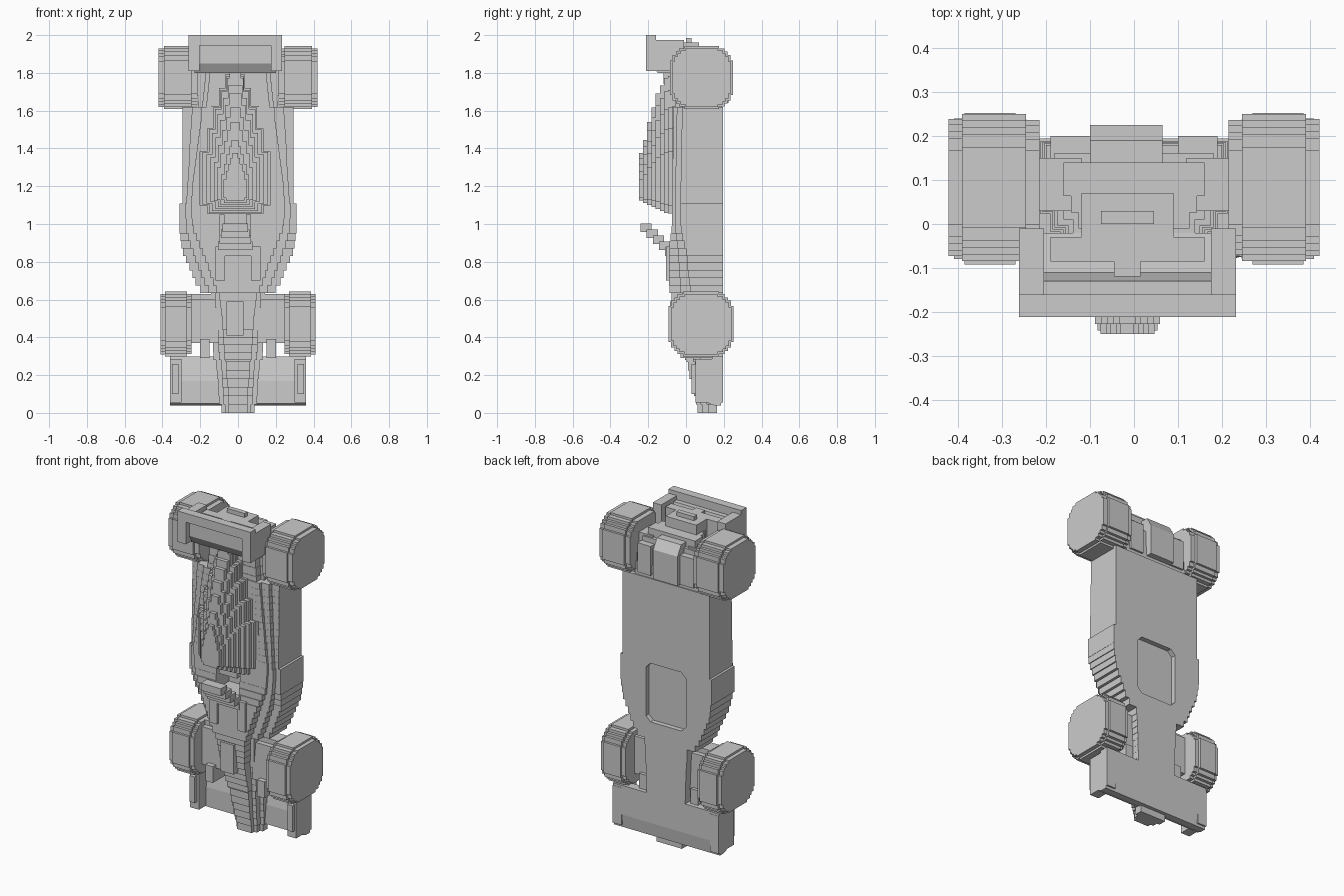
import bpy, bmesh

if "Cube" in bpy.data.objects:
    bpy.data.objects.remove(bpy.data.objects["Cube"])

CX = -0.015  # centre-line bodywork sits slightly left


def loft(name, rings, axis):
    """Skin a closed solid through rings [(t, [(a, b), ...]), ...] along an axis."""
    place = {'x': lambda t, a, b: (t, a, b),
             'y': lambda t, a, b: (a, t, b),
             'z': lambda t, a, b: (a, b, t)}[axis]
    bm = bmesh.new()
    vs = [[bm.verts.new(place(t, a, b)) for a, b in pts] for t, pts in rings]
    n = len(vs[0])
    for lo, hi in zip(vs, vs[1:]):
        for i in range(n):
            j = (i + 1) % n
            bm.faces.new((lo[i], lo[j], hi[j], hi[i]))
    bm.faces.new(vs[0])
    bm.faces.new(vs[-1])
    bmesh.ops.remove_doubles(bm, verts=bm.verts[:], dist=1e-5)
    bmesh.ops.recalc_face_normals(bm, faces=bm.faces[:])
    me = bpy.data.meshes.new(name)
    bm.to_mesh(me)
    bm.free()
    ob = bpy.data.objects.new(name, me)
    bpy.context.collection.objects.link(ob)
    return ob


def box(name, x0, x1, y0, y1, z0, z1):
    r = [(x0, y0), (x1, y0), (x1, y1), (x0, y1)]
    return loft(name, [(z0, r), (z1, r)], 'z')


def pair(name, x0, x1, *yz):
    box(name + "_right", x0, x1, *yz)
    box(name + "_left", -x1, -x0, *yz)


def stepped(name, keys, n, section, axis):
    """Interpolate key parameters into n stair steps and loft them."""
    def at(t):
        for a, b in zip(keys, keys[1:]):
            if t <= b[0]:
                f = (t - a[0]) / (b[0] - a[0])
                return [p + (q - p) * f for p, q in zip(a[1:], b[1:])]
        return keys[-1][1:]
    t0, t1 = keys[0][0], keys[-1][0]
    d = (t1 - t0) / n
    rings = []
    for i in range(n):
        pts = section(*at(t0 + (i + 0.5) * d))
        rings += [(t0 + i * d, pts), (t0 + (i + 1) * d, pts)]
    return loft(name, rings, axis)


def hull(w, s, ysh, ytop, ybot):
    """Stepped body cross-section: wide base, narrower raised spine."""
    m, ym = (w + s) / 2, (ysh * 2 + ytop) / 3
    half = [(w, ybot), (w, ysh + 0.02), (m, ysh + 0.02), (m, ym), (s, ym), (s, ytop)]
    return half + [(-x, y) for x, y in reversed(half)]


def spine(w, z0, z1):
    """Engine cover layer, narrowing in steps toward the tail."""
    h = z1 - z0
    half = [(w * .8, z0)]
    for f, g in ((.8, .06), (1, .45), (.8, .62), (.62, .77), (.42, .9), (.25, 1)):
        half += [(w * f, half[-1][1]), (w * f, z0 + h * g)]
    half = half[1:]
    return [(CX + x, z) for x, z in half] + [(CX - x, z) for x, z in reversed(half)]


# main tub, side pods and floor
tub = stepped("main_body", [
    (0.28, .13, .07, .06, .00, .195), (0.45, .135, .08, .03, -.05, .195),
    (0.63, .145, .10, .01, -.08, .195), (0.66, .21, .12, .00, -.09, .195),
    (0.86, .295, .19, -.02, -.09, .195), (0.98, .31, .24, -.05, -.075, .195),
    (1.10, .31, .25, -.05, -.075, .195), (1.12, .295, .25, -.05, -.075, .195),
    (1.62, .295, .19, -.04, -.065, .195)], 34, hull, 'z')

# cockpit opening and underside recess
cut_a = box("cockpit_cutter", CX - .08, CX + .08, -.2, .05, .90, 1.05)
c, w, h = .03, .135, .18
oct_pts = [(w, h - c), (w - c, h), (c - w, h), (-w, h - c),
           (-w, c - h), (c - w, -h), (w - c, -h), (w, c - h)]
oct_pts = [(x, z + .92) for x, z in oct_pts]
cut_b = loft("floor_cutter", [(.165, oct_pts), (.3, oct_pts)], 'y')
for cutter in (cut_a, cut_b):
    m = tub.modifiers.new(cutter.name, 'BOOLEAN')
    m.object, m.operation, m.solver = cutter, 'DIFFERENCE', 'EXACT'
    cutter.hide_render = True
    cutter.hide_set(True)

# nose cone
stepped("nose", [(0, .08, .05, .10, .065, .15), (.06, .10, .05, .09, .055, .185),
                 (.2, .11, .06, .07, .02, .185), (.36, .12, .07, .05, -.01, .185)],
        8, hull, 'z')
box("nose_ridge", CX - .045, CX + .045, -.085, 0, .41, .59)

# engine cover with air intake at its front
stepped("engine_cover", [
    (-.25, .055, 1.13, 1.34), (-.215, .075, 1.11, 1.45), (-.19, .10, 1.10, 1.56),
    (-.15, .13, 1.08, 1.69), (-.11, .17, 1.06, 1.77), (-.05, .21, 1.05, 1.80)],
    9, spine, 'y')

# cockpit windscreen: slanted stack of slabs
for i in range(5):
    z, y = .83 + i * .032, -.11 - i * .033
    w = .10 - i * .008
    box(f"windscreen_{i}", CX - w, CX + w, y, y + .06, z, z + .045)
box("headrest", CX - .06, CX + .06, -.075, 0, 1.0, 1.06)
pair("cockpit_rim", .07, .12, -.105, -.05, .70, .88)

# front wing and end plates
wing = [(.12, .05), (.15, .04), (.185, .04), (.195, .12), (.195, .299), (.14, .299), (.12, .17)]
loft("front_wing", [(-.36, wing), (.36, wing)], 'x')
pair("front_wing_endplate", .30, .36, .05, .197, .055, .285)
pair("front_wing_fin", .315, .35, .03, .10, .10, .26)

# suspension linking front wheels to the body
pair("front_suspension", .10, .26, .0, .15, .37, .60)
pair("front_strut", .15, .20, -.03, .17, .29, .39)
pair("front_arm", .12, .25, .03, .12, .58, .63)

# wheels: stepped discs with a raised tread band
def disc(cy, cz, r):
    q = [(1, .55), (.92, .55), (.92, .72), (.82, .72), (.82, .82),
         (.72, .82), (.72, .92), (.55, .92), (.55, 1)]
    pts = q + [(-a, b) for a, b in reversed(q)]
    pts += [(-a, -b) for a, b in pts]
    return [(cy + a * r, cz + b * r) for a, b in pts]


def wheel(name, x0, x1, cy, cz, r):
    e = (x1 - x0) * .15
    for side, s in (("right", 1), ("left", -1)):
        rings = []
        for a, b, k in ((x0, x0 + e, .92), (x0 + e, x1 - e, 1), (x1 - e, x1, .93)):
            rings += [(s * a, disc(cy, cz, r * k)), (s * b, disc(cy, cz, r * k))]
        loft(f"{name}_{side}", rings, 'x')


wheel("front_wheel", .245, .41, .08, .47, .172)
wheel("rear_wheel", .215, .422, .083, 1.775, .167)

# rear bodywork, gearbox and diffuser between the rear wheels
stepped("rear_body", [(1.60, .215, .17, .0, -.06, .19), (1.78, .20, .15, .02, -.05, .18),
                      (1.90, .15, .12, .05, 0, .13)], 6, hull, 'z')
pair("rear_axle", .12, .25, .03, .15, 1.68, 1.86)
box("gearbox", -.12, .09, -.03, .07, 1.72, 1.96)
diff = [(.11, 1.64), (.225, 1.64), (.225, 1.82), (.19, 1.88), (.11, 1.88)]
loft("diffuser", [(-.10, diff), (.065, diff)], 'x')
pair("diffuser_fin", .10, .19, .12, .20, 1.64, 1.82)

# rear wing: end plates, main plane, upper strip and rear flap
for n, x0, x1 in (("left", -.262, -.205), ("right", .175, .232)):
    box("rear_wing_endplate_" + n, x0, x1, -.212, -.01, 1.81, 1.975)
plane = [(-.15, 1.80), (-.02, 1.80), (-.02, 1.85), (-.11, 1.86), (-.13, 1.95), (-.18, 1.95), (-.18, 1.85)]
loft("rear_wing_plane", [(-.23, plane), (.20, plane)], 'x')
box("rear_wing_strip", -.262, .232, -.212, -.16, 1.945, 2.0)
box("rear_wing_flap", -.19, .16, -.085, -.03, 1.85, 1.96)
box("rear_wing_pylon", CX - .03, CX + .03, -.12, 0, 1.74, 1.96)
box("rear_light", CX - .06, CX + .06, 0, .03, 1.88, 1.985)
